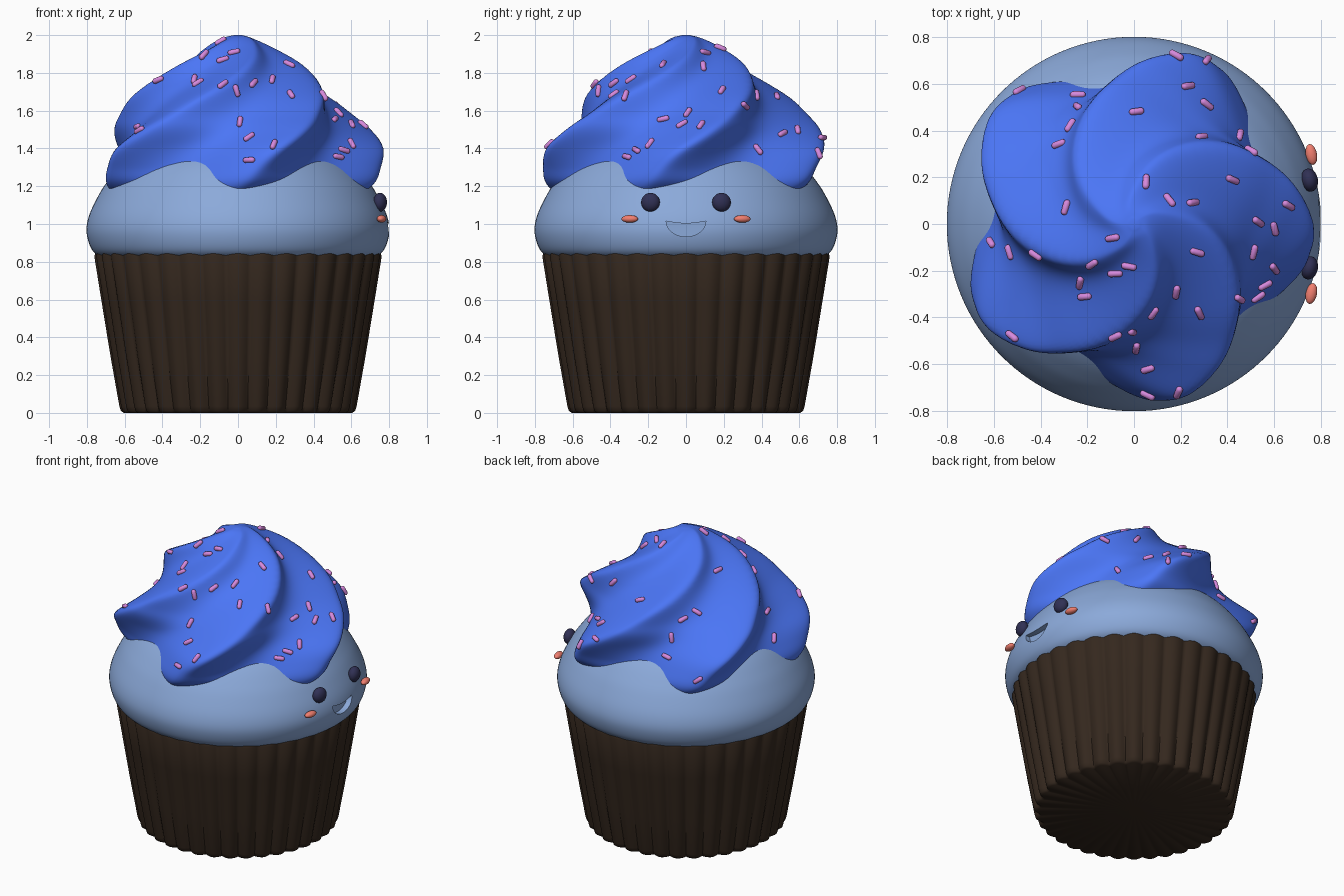
import bpy, bmesh, math, random
from mathutils import Vector, Matrix

if "Cube" in bpy.data.objects:
    bpy.data.objects.remove(bpy.data.objects["Cube"])

random.seed(4)
TAU = math.tau


def material(name, rgb):
    m = bpy.data.materials.new(name)
    m.diffuse_color = (*rgb, 1)
    m.use_nodes = True
    m.node_tree.nodes["Principled BSDF"].inputs["Base Color"].default_value = m.diffuse_color
    return m


BROWN = material("brown_paper", (0.035, 0.021, 0.013))
SPONGE = material("pale_blue", (0.26, 0.40, 0.70))
CREAM = material("bright_blue", (0.07, 0.18, 0.92))
PINK = material("pink", (0.68, 0.25, 0.72))
DARK = material("dark_navy", (0.03, 0.03, 0.09))
CORAL = material("coral", (0.88, 0.21, 0.16))


def finish(bm, name, mat, angle=None):
    bmesh.ops.recalc_face_normals(bm, faces=bm.faces)
    me = bpy.data.meshes.new(name)
    bm.to_mesh(me)
    bm.free()
    ob = bpy.data.objects.new(name, me)
    bpy.context.collection.objects.link(ob)
    if mat:
        me.materials.append(mat)
    if angle:
        smooth(ob, angle)
    return ob


def smooth(ob, angle):
    bpy.ops.object.select_all(action='DESELECT')
    bpy.context.view_layer.objects.active = ob
    ob.select_set(True)
    bpy.ops.object.shade_smooth_by_angle(angle=math.radians(angle))


def spline(points, steps):
    """Catmull-Rom through tuples of any length."""
    pts = [Vector(p) for p in points]
    pts = [2 * pts[0] - pts[1]] + pts + [2 * pts[-1] - pts[-2]]
    out = []
    for a, b, c, d in zip(pts, pts[1:], pts[2:], pts[3:]):
        for i in range(steps):
            t = i / steps
            out.append(0.5 * (2 * b + (c - a) * t + (2 * a - 5 * b + 4 * c - d) * t * t
                              + (3 * b - a - 3 * c + d) * t ** 3))
    return out + [pts[-2]]


def loft(rows, radius, segs, caps=(True, True)):
    """Stack rings; radius(row, theta) gives the outline, row[0] is z."""
    bm = bmesh.new()
    rings = []
    for row in rows:
        ring = []
        for i in range(segs):
            th = TAU * i / segs
            r = radius(row, th)
            ring.append(bm.verts.new((r * math.cos(th), r * math.sin(th), row[0])))
        rings.append(ring)
    for a, b in zip(rings, rings[1:]):
        for i in range(segs):
            j = (i + 1) % segs
            bm.faces.new((a[i], a[j], b[j], b[i]))
    for ring, row, use in ((rings[0], rows[0], caps[0]), (rings[-1], rows[-1], caps[1])):
        if use:
            c = bm.verts.new((0, 0, row[0]))
            for i in range(segs):
                bm.faces.new((c, ring[i], ring[(i + 1) % segs]))
    return bm


# Fluted paper cup: rounded pleats with sharp grooves
def pleat(row, th):
    return row[1] - row[2] * (1 - abs(math.cos(18 * th)))


cup_rows = [(0, 0.605, 0.03), (0.01, 0.62, 0.03), (0.035, 0.628, 0.03), (0.3, 0.675, 0.025),
            (0.6, 0.724, 0.021), (0.83, 0.761, 0.018), (0.845, 0.755, 0.018), (0.845, 0.70, 0.0)]
finish(loft(cup_rows, pleat, 360, (True, False)), "paper_cup", BROWN, 68)

# Sponge dome
dome = spline([(0.81, 0.68), (0.835, 0.745), (0.88, 0.782), (0.96, 0.802), (1.04, 0.79),
               (1.13, 0.75), (1.22, 0.695), (1.33, 0.60), (1.44, 0.44), (1.51, 0.22),
               (1.525, 0.05)], 5)
sponge = finish(loft(dome, lambda row, th: row[1], 128), "sponge_dome", SPONGE)

# Smiling mouth recess cut into the +x side
bm = bmesh.new()
outline = [(0.105 * math.cos(a), 1.015 - 0.082 * math.sin(a))
           for a in [math.pi * i / 24 for i in range(25)]]
outline += [(-0.105 + 0.21 * i / 8, 1.015 - 0.012 * math.sin(math.pi * i / 8)) for i in range(1, 8)]
face = bm.faces.new([bm.verts.new((0.76, y, z)) for y, z in outline])
ext = bmesh.ops.extrude_face_region(bm, geom=[face])
bmesh.ops.translate(bm, vec=(0.15, 0, 0),
                    verts=[v for v in ext["geom"] if isinstance(v, bmesh.types.BMVert)])
cutter = finish(bm, "mouth_cutter", None)
cutter.hide_render = True
mod = sponge.modifiers.new("mouth", 'BOOLEAN')
mod.operation, mod.object, mod.solver = 'DIFFERENCE', cutter, 'EXACT'
bpy.context.view_layer.objects.active = sponge
bpy.ops.object.modifier_apply(modifier=mod.name)
bpy.data.objects.remove(cutter)
smooth(sponge, 35)


# Swirled frosting: star with five narrow ridges and broad valleys, twisting as it rises
# rows: z, ridge radius, valley radius, ridge angle
def star(row, th):
    s = math.sin(2.5 * (th - math.radians(row[3])))
    lo, hi = math.sqrt(0.02), math.sqrt(1.02)
    g = (hi - math.sqrt(s * s + 0.02)) / (hi - lo)
    return row[2] + (row[1] - row[2]) * g


swirl = spline([(1.10, 0.55, 0.50, 264), (1.16, 0.68, 0.58, 269), (1.22, 0.745, 0.62, 274),
                (1.30, 0.765, 0.605, 279), (1.40, 0.77, 0.58, 287), (1.50, 0.715, 0.55, 299),
                (1.58, 0.645, 0.50, 309), (1.69, 0.545, 0.415, 324),
                (1.84, 0.35, 0.255, 350), (1.94, 0.175, 0.135, 372), (1.985, 0.08, 0.068, 392),
                (2.0, 0.02, 0.02, 405)], 6)
frosting = finish(loft(swirl, star, 240), "frosting_swirl", CREAM, 60)

# Sprinkles: capsules dropped onto the frosting and laid along its surface
spots = [(-.5, .58), (-.24, .55), (-.24, .5), (-.27, .42), (-.32, .34), (.01, .48), (.23, .59),
         (.31, .51), (.29, .37), (.45, .38), (.5, .31), (.18, .72), (.31, .7), (.05, .18),
         (.15, .1), (.25, .09), (.42, .19), (.66, .08), (.53, .01), (.6, -.02), (.27, -.12),
         (.51, -.12), (.6, -.19), (.56, -.26), (.53, -.31), (.45, -.32), (.18, -.29),
         (.28, -.38), (.08, -.38), (-.01, -.46), (-.08, -.48), (.01, -.53), (.06, -.62),
         (.06, -.73), (.19, -.72), (-.52, -.48), (-.21, -.31), (-.23, -.25), (-.08, -.21),
         (-.02, -.18), (-.18, -.17), (-.09, -.06), (-.29, .07), (-.42, -.13), (-.53, -.12),
         (-.61, -.08)]
bm = bmesh.new()
for x, y in spots:
    hit = False
    while not hit:
        hit, loc, nor, _ = frosting.ray_cast(Vector((x, y, 3)), Vector((0, 0, -1)))
        x, y = x * 0.98, y * 0.98
    tangent = nor.orthogonal().normalized()
    tangent.rotate(Matrix.Rotation(random.uniform(0, TAU), 3, nor))
    new = bmesh.ops.create_uvsphere(bm, u_segments=12, v_segments=8, radius=0.015)["verts"]
    for v in new:
        v.co.z += 0.019 if v.co.z > 1e-5 else -0.019
    rot = tangent.to_track_quat('Z', 'Y').to_matrix().to_4x4()
    bmesh.ops.transform(bm, matrix=Matrix.Translation(loc + nor * 0.005) @ rot, verts=new)
finish(bm, "sprinkles", PINK, 60)


# Face: eyes and cheeks mirrored across y
def bead(name, loc, size, yaw, mat):
    bm = bmesh.new()
    bmesh.ops.create_uvsphere(bm, u_segments=32, v_segments=16, radius=1)
    m = Matrix.Translation(loc) @ Matrix.Rotation(yaw, 4, 'Z') @ Matrix.Diagonal((*size, 1))
    bmesh.ops.transform(bm, matrix=m, verts=bm.verts)
    finish(bm, name, mat, 60)


for side, label in ((1, "right"), (-1, "left")):
    bead(label + "_eye", (0.752, side * 0.188, 1.115), (0.036, 0.05, 0.05), side * 0.2, DARK)
    bead(label + "_cheek", (0.76, side * 0.298, 1.027), (0.024, 0.045, 0.02), side * 0.2, CORAL)
